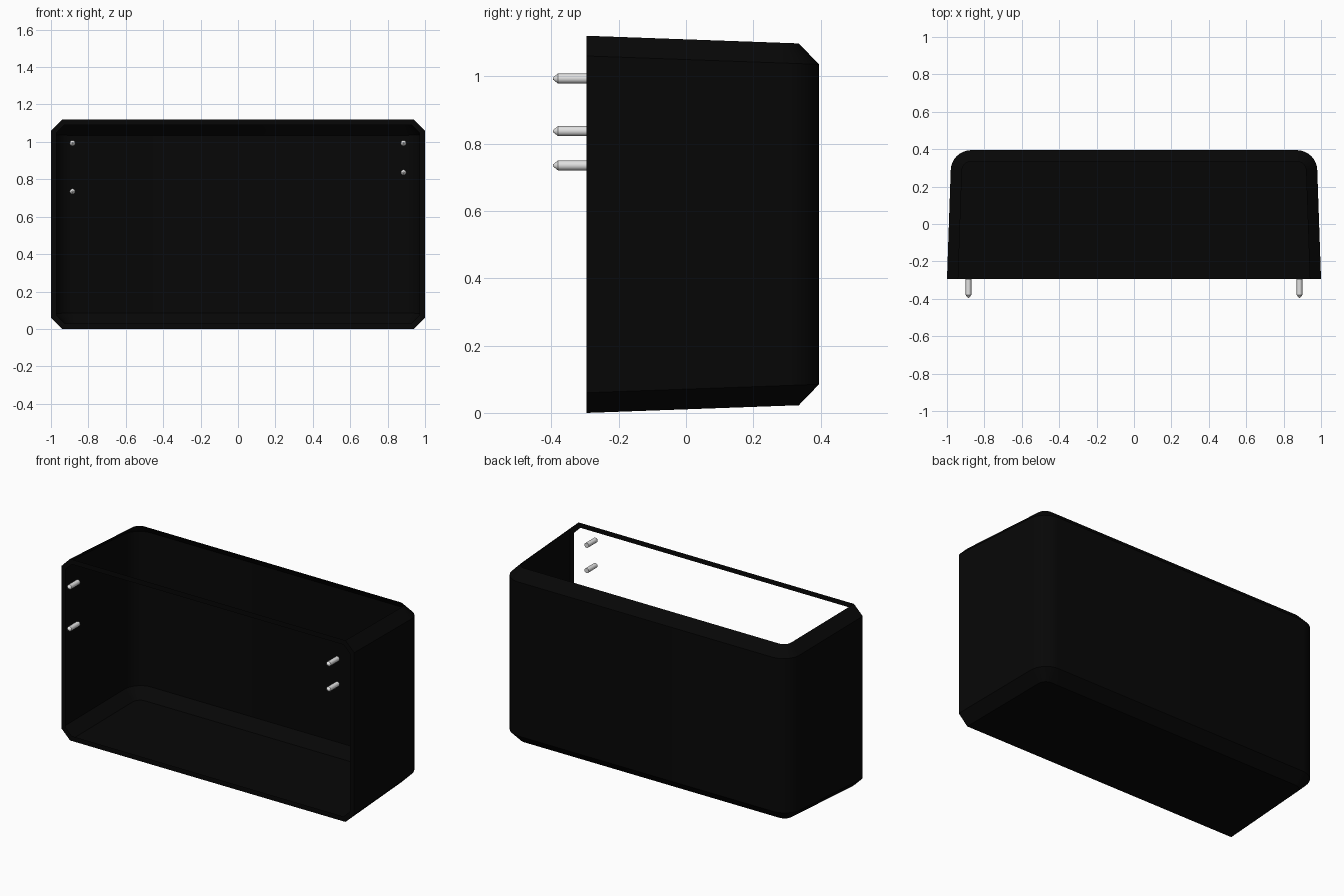
import bpy, bmesh, math
from mathutils import Matrix

cube = bpy.data.objects.get("Cube")
if cube:
    bpy.data.objects.remove(cube)

FRONT, MID_Z, SLOPE = -0.295, 0.56, 0.036
CORNER_X, CORNER_Y = 0.87, 0.285
ARC_STEPS = 8


def material(name, value):
    mat = bpy.data.materials.new(name)
    mat.use_nodes = True
    colour = (value, value, value, 1)
    mat.diffuse_color = colour
    mat.node_tree.nodes["Principled BSDF"].inputs["Base Color"].default_value = colour
    return mat


def make_object(name, bm, mat):
    mesh = bpy.data.meshes.new(name)
    bm.to_mesh(mesh)
    bm.free()
    mesh.materials.append(mat)
    obj = bpy.data.objects.new(name, mesh)
    bpy.context.collection.objects.link(obj)
    bpy.ops.object.select_all(action='DESELECT')
    obj.select_set(True)
    bpy.context.view_layer.objects.active = obj
    bpy.ops.object.shade_smooth_by_angle(angle=math.radians(32))


def plan(front_x, radius):
    """U-shaped plan, open at the front, with rounded back corners."""
    half = [(front_x, FRONT)]
    for i in range(ARC_STEPS + 1):
        a = math.pi / 2 * i / ARC_STEPS
        half.append((CORNER_X + radius * math.cos(a), CORNER_Y + radius * math.sin(a)))
    return half + [(-x, y) for x, y in reversed(half)]


black = material("black plastic", 0.002)
steel = material("grey steel", 0.75)

# Housing: thin tapered wall with chamfered edges and a floor, open at front and top
bm = bmesh.new()
rings = []
for front_x, radius, half in ((0.94, 0.05, -0.56), (1.0, 0.11, -0.5),
                              (1.0, 0.11, 0.5), (0.94, 0.05, 0.56)):
    side = math.copysign(1, half)
    rings.append([bm.verts.new((x, y, MID_Z + half - side * SLOPE * (y - FRONT)))
                  for x, y in plan(front_x, radius)])
for low, high in zip(rings, rings[1:]):
    for i in range(len(low) - 1):
        bm.faces.new((low[i], low[i + 1], high[i + 1], high[i]))
floor = bm.faces.new(rings[0][::-1])

# Narrow rim around the front opening
outer = [r[0] for r in rings] + [r[-1] for r in reversed(rings)]
inner = []
for v in outer:
    corner = abs(v.co.x) < 0.97
    x = 0.928 if corner else 0.97
    half = 0.53 if corner else 0.488
    inner.append(bm.verts.new((math.copysign(x, v.co.x), FRONT,
                               MID_Z + math.copysign(half, v.co.z - MID_Z))))
for i in range(len(outer)):
    j = (i + 1) % len(outer)
    bm.faces.new((outer[i], outer[j], inner[j], inner[i]))
bmesh.ops.recalc_face_normals(bm, faces=bm.faces)
if floor.normal.z > 0:
    bmesh.ops.reverse_faces(bm, faces=bm.faces)
make_object("housing", bm, black)


# Mounting pins: short shafts with tapered tips pointing forward
def pin(name, x, z):
    sides = 12
    bm = bmesh.new()
    rings = []
    for y, radius in ((FRONT, 0.015), (-0.38, 0.015), (-0.395, 0.003)):
        turn = Matrix.Translation((x, y, z)) @ Matrix.Rotation(math.pi / 2, 4, 'X')
        rings.append(bmesh.ops.create_circle(bm, segments=sides, radius=radius, matrix=turn)["verts"])
    for a, b in zip(rings, rings[1:]):
        for i in range(sides):
            j = (i + 1) % sides
            bm.faces.new((a[i], a[j], b[j], b[i]))
    bm.faces.new(rings[0])
    bm.faces.new(rings[-1])
    bmesh.ops.recalc_face_normals(bm, faces=bm.faces)
    make_object(name, bm, steel)


for side, sign, lower_z in (("left", 1, 0.837), ("right", -1, 0.735)):
    pin(side + "_upper_pin", sign * 0.885, 0.993)
    pin(side + "_lower_pin", sign * 0.885, lower_z)
